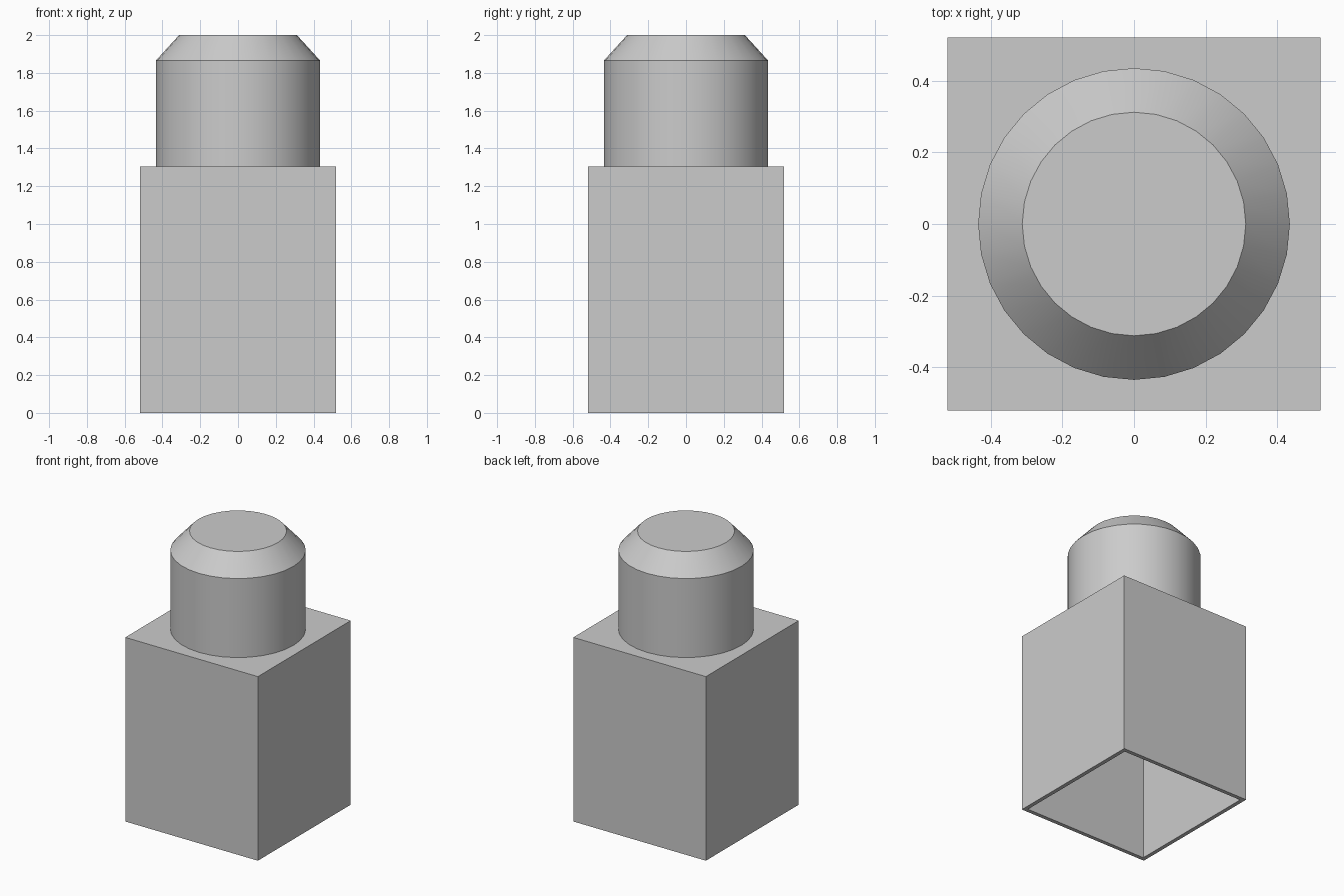
import bpy
import bmesh
import math

cube = bpy.data.objects.get("Cube")
if cube:
    bpy.data.objects.remove(cube, do_unlink=True)

HALF, WALL, BODY_TOP = 0.52, 0.04, 1.305
SIDES = 32

# Single plain grey
grey = bpy.data.materials.new("plain_grey")
grey.use_nodes = True
colour = (0.6, 0.6, 0.6, 1)
grey.diffuse_color = colour
grey.node_tree.nodes["Principled BSDF"].inputs["Base Color"].default_value = colour


def add_object(name, bm):
    bmesh.ops.recalc_face_normals(bm, faces=bm.faces)
    mesh = bpy.data.meshes.new(name)
    bm.to_mesh(mesh)
    bm.free()
    mesh.materials.append(grey)
    obj = bpy.data.objects.new(name, mesh)
    bpy.context.collection.objects.link(obj)
    return obj


# Square body, hollowed from below
bm = bmesh.new()
bmesh.ops.create_cube(bm, size=1)
bmesh.ops.scale(bm, verts=bm.verts, vec=(2 * HALF, 2 * HALF, BODY_TOP))
bmesh.ops.translate(bm, verts=bm.verts, vec=(0, 0, BODY_TOP / 2))
bottom = min(bm.faces, key=lambda f: f.calc_center_median().z)
bmesh.ops.inset_region(bm, faces=[bottom], thickness=WALL)
cavity = bmesh.ops.extrude_face_region(bm, geom=[bottom])["geom"]
bmesh.ops.translate(bm, verts=[v for v in cavity if isinstance(v, bmesh.types.BMVert)],
                    vec=(0, 0, BODY_TOP - WALL))
if bottom.is_valid:
    bmesh.ops.delete(bm, geom=[bottom], context='FACES_ONLY')
add_object("hollow_body", bm)

# Round stud with a bevelled top rim, as a turned profile
profile = [(0.435, BODY_TOP), (0.435, 1.865), (0.312, 2.0)]
bm = bmesh.new()
rings = [[bm.verts.new((r * math.cos(math.tau * i / SIDES),
                        r * math.sin(math.tau * i / SIDES), z))
          for i in range(SIDES)] for r, z in profile]
for low, high in zip(rings, rings[1:]):
    for i in range(SIDES):
        j = (i + 1) % SIDES
        bm.faces.new((low[i], low[j], high[j], high[i]))
bm.faces.new(rings[-1])
stud = add_object("round_stud", bm)

bpy.ops.object.select_all(action='DESELECT')
stud.select_set(True)
bpy.context.view_layer.objects.active = stud
bpy.ops.object.shade_smooth_by_angle(angle=math.radians(30))
